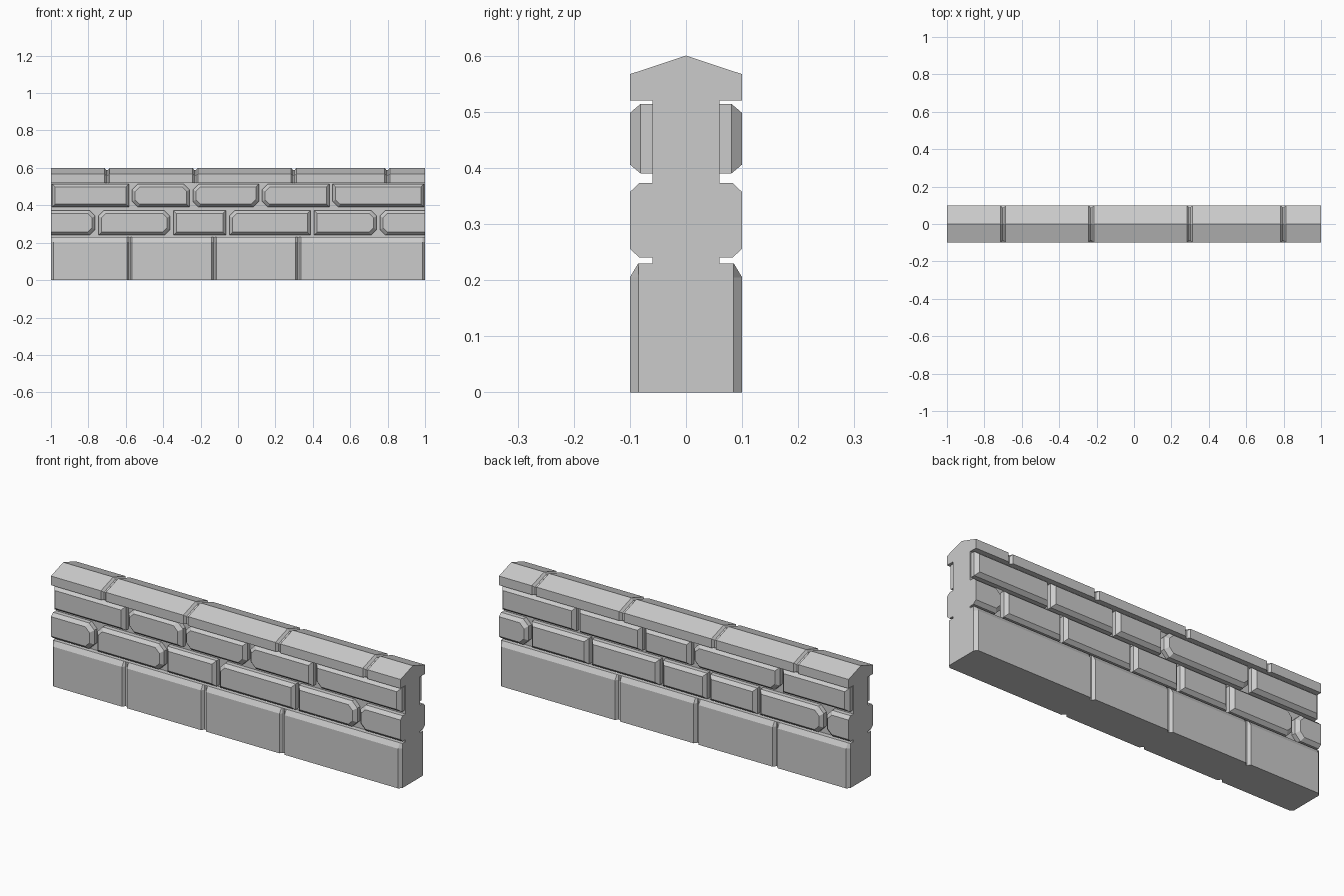
import bpy
import bmesh

cube = bpy.data.objects.get("Cube")
if cube:
    bpy.data.objects.remove(cube, do_unlink=True)

stone = bpy.data.materials.new("grey_stone")
stone.use_nodes = True
GREY = (0.6, 0.6, 0.6, 1)
stone.diffuse_color = GREY
stone.node_tree.nodes["Principled BSDF"].inputs["Base Color"].default_value = GREY


def loft(name, rings):
    """Skin a closed solid through a list of equal-length point rings."""
    bm = bmesh.new()
    loops = [[bm.verts.new(p) for p in ring] for ring in rings]
    for a, b in zip(loops, loops[1:]):
        for i in range(len(a)):
            j = (i + 1) % len(a)
            bm.faces.new((a[i], a[j], b[j], b[i]))
    bm.faces.new(loops[0][::-1])
    bm.faces.new(loops[-1])
    bmesh.ops.remove_doubles(bm, verts=bm.verts, dist=1e-5)
    bmesh.ops.recalc_face_normals(bm, faces=bm.faces)
    mesh = bpy.data.meshes.new(name)
    bm.to_mesh(mesh)
    bm.free()
    mesh.materials.append(stone)
    obj = bpy.data.objects.new(name, mesh)
    bpy.context.collection.objects.link(obj)
    return obj


def mirrored(half):
    """Close a half profile of (y, z) points across the wall's centre plane."""
    return half + [(-y, z) for y, z in reversed(half)]


def at(x, profile):
    return [(x, y, z) for y, z in profile]


def groove(x, full, cut, wide=0.014, narrow=0.004):
    """Rings that dip from the full profile to the cut profile and back."""
    return [at(x - wide, full), at(x - narrow, cut),
            at(x + narrow, cut), at(x + wide, full)]


# Plinth: large blocks with chamfered top and ends
full = mirrored([(0.1, 0), (0.1, 0.205), (0.085, 0.23)])
cut = mirrored([(0.085, 0), (0.085, 0.205), (0.085, 0.23)])
rings = [at(-1, cut), at(-0.986, full)]
for x in (-0.58, -0.128, 0.322):
    rings += groove(x, full, cut)
loft("plinth", rings + [at(0.986, full), at(1, cut)])

# Wall core behind the bricks
core = mirrored([(0.06, 0.23), (0.06, 0.52)])
loft("wall_core", [at(-1, core), at(1, core)])

# Coping: ridged cap stones with narrow joints
full = mirrored([(0.1, 0.52), (0.1, 0.567), (0, 0.6)])
cut = mirrored([(0.088, 0.52), (0.088, 0.558), (0, 0.588)])
rings = [at(-1, full)]
for x in (-0.7, -0.229, 0.298, 0.798):
    rings += groove(x, full, cut)
loft("coping", rings + [at(1, full)])


def outline(x0, x1, z0, z1, cuts, size):
    """Rectangle whose listed corners (bl, br, tr, tl) are cut off."""
    pts = []
    for key, x, z, sx, sz in (("bl", x0, z0, 1, 1), ("br", x1, z0, -1, 1),
                              ("tr", x1, z1, -1, -1), ("tl", x0, z1, 1, -1)):
        c = size if key in cuts else 0
        a, b = (x, z + sz * c), (x + sx * c, z)
        pts += [a, b] if key in ("bl", "tr") else [b, a]
    return pts


def brick(name, side, x0, x1, z0, z1, cuts, depth):
    """Chamfered brick; ends lying on the wall's end stay flush."""
    e = 0.016
    i0 = x0 if x0 <= -1 else x0 + e
    i1 = x1 if x1 >= 1 else x1 - e
    base = outline(x0, x1, z0, z1, cuts, 0.03)
    face = outline(i0, i1, z0 + e, z1 - e, cuts, 0.024)
    loft(name, [[(x, side * y, z) for x, z in ring] for ring, y in
                ((base, 0.06), (base, depth), (face, 0.1))])


def course(name, side, joints, z0, z1, cuts, depth, end):
    edges = [-end] + joints + [end]
    for n, (a, b) in enumerate(zip(edges, edges[1:])):
        x0 = a if n == 0 else a + 0.009
        x1 = b if n == len(edges) - 2 else b - 0.009
        brick(f"{name}_brick_{n + 1}", side, x0, x1, z0, z1,
              cuts.get(n, ""), depth)


# Brick courses, listed from the wall's right end to its left end
LOWER = (0.24, 0.373)
UPPER = (0.39, 0.514)
course("front_lower", -1, [-0.755, -0.355, -0.055, 0.397, 0.75], *LOWER,
       {0: "br tr", 1: "br tr tl", 3: "tl", 4: "br tr", 5: "bl tl"}, 0.083, 1)
course("front_upper", -1, [-0.575, -0.25, 0.12, 0.497], *UPPER,
       {1: "bl tl tr", 2: "bl br tl", 3: "bl tl", 4: "bl"}, 0.081, 0.994)
course("back_lower", 1, [-0.855, -0.475, -0.188, 0.082, 0.488, 0.833], *LOWER,
       {0: "br tr", 1: "bl tl", 6: "bl tl"}, 0.083, 1)
course("back_upper", 1, [-0.603, -0.097, 0.183, 0.56], *UPPER,
       {1: "bl br tr"}, 0.081, 0.994)
